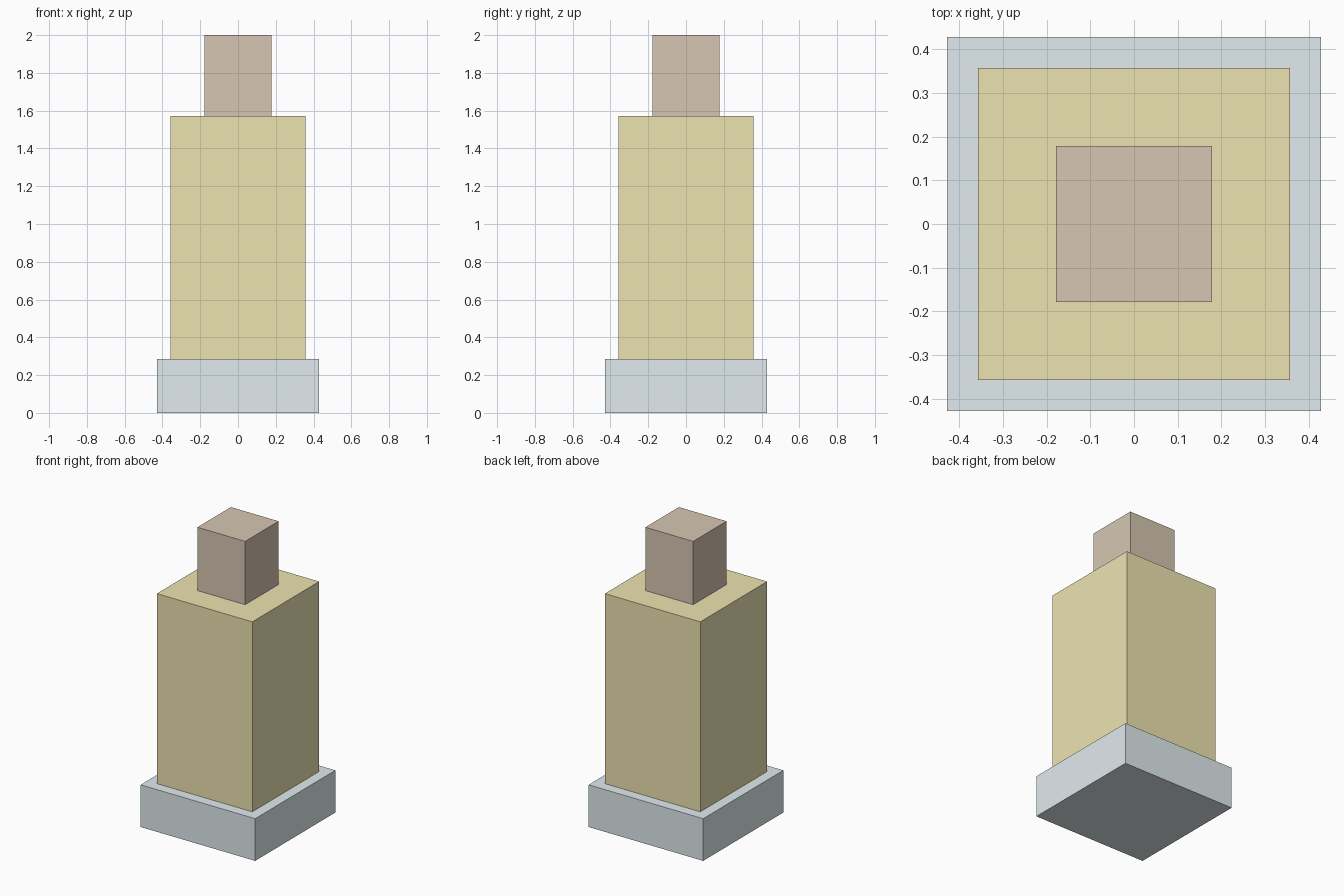
import bpy

if "Cube" in bpy.data.objects:
    bpy.data.objects.remove(bpy.data.objects["Cube"])


def block(name, width, z0, z1, color):
    """Square block centred on the z axis, from z0 to z1."""
    bpy.ops.mesh.primitive_cube_add(size=1, location=(0, 0, (z0 + z1) / 2))
    ob = bpy.context.object
    ob.name = name
    ob.scale = (width, width, z1 - z0)
    bpy.ops.object.transform_apply(location=False, rotation=False, scale=True)
    mat = bpy.data.materials.new(name + "_material")
    mat.diffuse_color = (*color, 1)
    mat.use_nodes = True
    mat.node_tree.nodes["Principled BSDF"].inputs["Base Color"].default_value = mat.diffuse_color
    ob.data.materials.append(mat)
    return ob


U = 1 / 14  # common unit of the stacked blocks

# Wide plinth, tall body and small cap
block("base", 12 * U, 0, 4 * U, (0.75, 0.83, 0.86))
block("body", 10 * U, 4 * U, 22 * U, (0.84, 0.77, 0.44))
block("cap", 5 * U, 22 * U, 28 * U, (0.67, 0.565, 0.447))
